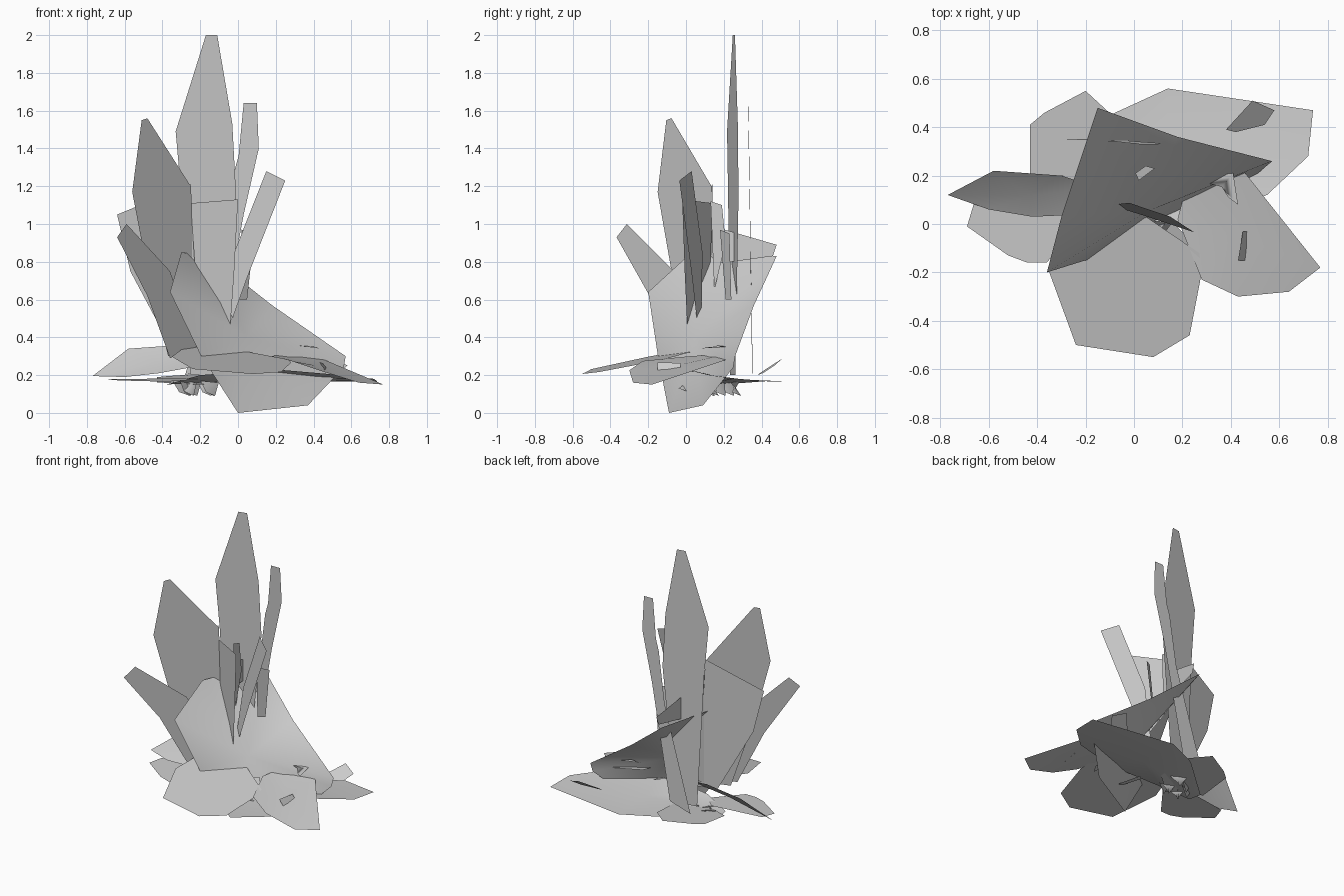
import bpy, random

random.seed(4)


def sheet(name, pts, centre=None):
    """Thin leaf: outline points fanned around a centre point."""
    n = len(pts)
    c = centre or tuple(sum(p[i] for p in pts) / n for i in range(3))
    me = bpy.data.meshes.new(name)
    me.from_pydata(list(pts) + [c], [], [(i, (i + 1) % n, n) for i in range(n)])
    me.update()
    ob = bpy.data.objects.new(name, me)
    bpy.context.collection.objects.link(ob)
    for p in me.polygons:
        p.use_smooth = True
    return ob


def facing(name, xz, a, b, c=0):
    """Upright leaf drawn in the front view, y = a + b x + c z."""
    return sheet(name, [(x, a + b * x + c * z, z) for x, z in xz])


def sideways(name, yz, a, b, c=0):
    """Upright leaf drawn in the side view, x = a + b y + c z."""
    return sheet(name, [(a + b * y + c * z, y, z) for y, z in yz])


def lying(name, xy, a, b, c=0):
    """Low leaf drawn in the top view, z = a + b x + c y."""
    return sheet(name, [(x, y, a + b * x + c * y) for x, y in xy])


# Upright leaves
facing("tall_leaf", [(-.17, 2), (-.11, 2), (-.03, 1.53), (-.01, 1.15), (-.1, .2),
                     (-.25, .2), (-.30, 1.15), (-.33, 1.49)], .28, .19)
facing("narrow_back_leaf", [(.03, 1.64), (.10, 1.64), (.11, 1.4), (.03, 1.05),
                            (-.12, .25), (-.28, .2), (-.08, .85), (-.02, 1.28),
                            (.02, 1.42)], .36, .02, -.02)
facing("left_tall_leaf", [(-.51, 1.55), (-.48, 1.56), (-.25, 1.2), (-.23, .8),
                          (-.2, .35), (-.37, .3), (-.48, .75), (-.56, 1.17)], .365, .92)
facing("left_short_leaf", [(-.64, .93), (-.59, 1), (-.36, .75), (-.22, .35),
                           (-.36, .29), (-.48, .62)], .33, 1.09)
facing("left_back_leaf", [(-.64, 1.05), (-.25, 1.21), (-.23, .8), (-.2, .3),
                          (-.33, .3), (-.57, .75)], .205, .26)
facing("middle_leaf", [(-.25, 1.11), (0, 1.13), (-.02, .75), (-.04, .47),
                       (-.23, .8)], -.02, -.65)
facing("right_slanted_leaf", [(.15, 1.28), (.25, 1.23), (.05, .72), (-.04, .47),
                              (-.07, .51), (-.02, .85)], -.013, -.6, .104)

# Small shards among the upright leaves
sideways("inner_shard", [(.13, 1.12), (.19, 1.1), (.21, .9), (.15, .65)], -.14, .1)
sideways("right_shard", [(.18, .97), (.23, .95), (.24, .6), (.21, .6)], -.378, 1.4, .15)
sideways("back_shard", [(.17, .98), (.48, .89), (.46, .83), (.17, .79)], -.18, .16)

# Large cupped leaf: steep in front, leaning back at the top
sheet("cupped_leaf", [(-.36, -.2, .64), (-.3, .03, .85), (-.15, .48, .83),
                      (.18, .36, .57), (.57, .26, .3), (.56, .25, .24),
                      (.37, .09, .04), (0, -.09, 0), (-.2, -.15, .31)],
      (.05, .05, .4))

# Low spreading leaves
lying("front_leaf", [(-.35, -.2), (-.24, -.5), (.08, -.55), (.23, -.46), (.28, -.2),
                     (.27, -.12), (.05, .03), (-.2, .1), (-.3, 0)], .32, -.05, .2)
sheet("right_leaf", [(.77, -.18, .15), (.64, -.28, .16), (.43, -.3, .225),
                     (.28, -.23, .275), (.18, .02, .3), (.22, .17, .31),
                     (.3, .21, .31), (.46, .21, .28)])
sheet("back_right_leaf", [(-.1, .45, .17), (.14, .56, .165), (.74, .47, .165),
                          (.72, .28, .18), (.55, .12, .2), (.2, 0, .23),
                          (-.2, .04, .2), (-.38, .1, .15), (-.4, .19, .15)])
sheet("left_leaf", [(-.77, .12, .195), (-.58, .22, .34), (-.3, .2, .36),
                    (-.15, .15, .32), (-.2, .04, .25), (-.42, .03, .21),
                    (-.6, .06, .19)])
lying("left_front_leaf", [(-.69, -.01), (-.52, -.13), (-.44, -.16), (-.36, -.16),
                          (-.2, .05), (-.3, .14), (-.66, .09)], .175, 0, .05)
lying("back_left_leaf", [(-.2, .55), (-.37, .46), (-.43, .41), (-.43, .18),
                         (-.2, .08), (-.06, .2), (-.08, .44)], .14, 0, .12)

# Small loose leaflets lying on top
lying("back_leaflet", [(.38, .39), (.49, .51), (.58, .47), (.54, .41), (.42, .38)],
      -.04, -.08, .72)
lying("right_leaflet", [(.22, .19), (.41, .21), (.43, .08), (.39, .11), (.36, .18)],
      .38, -.1, .05)
lying("right_thin_leaflet", [(.45, -.03), (.47, -.03), (.46, -.15), (.43, -.15)],
      .9, -1.4, .2)
lying("front_leaflet", [(.13, -.03), (.16, .01), (.25, -.09), (.21, -.15)], .34, -.3, .2)
lying("middle_leaflet", [(0, .22), (.05, .25), (.1, .24), (.04, .2)], .33, -.3)

# Small root scraps under the cluster
for i in range(7):
    x, y = random.uniform(-.3, -.13), random.uniform(.1, .3)
    s, t = random.uniform(.03, .06), random.uniform(-.04, .04)
    sheet("root_scrap", [(x - s, y - t, .17), (x + s, y + t, .16),
                         (x + s * .6, y + .03, .09), (x - s * .4, y - .02, .11)])
lying("low_leaflet", [(-.02, .05), (.1, -.04), (.14, .02), (.05, .12)], .18, -.5)
